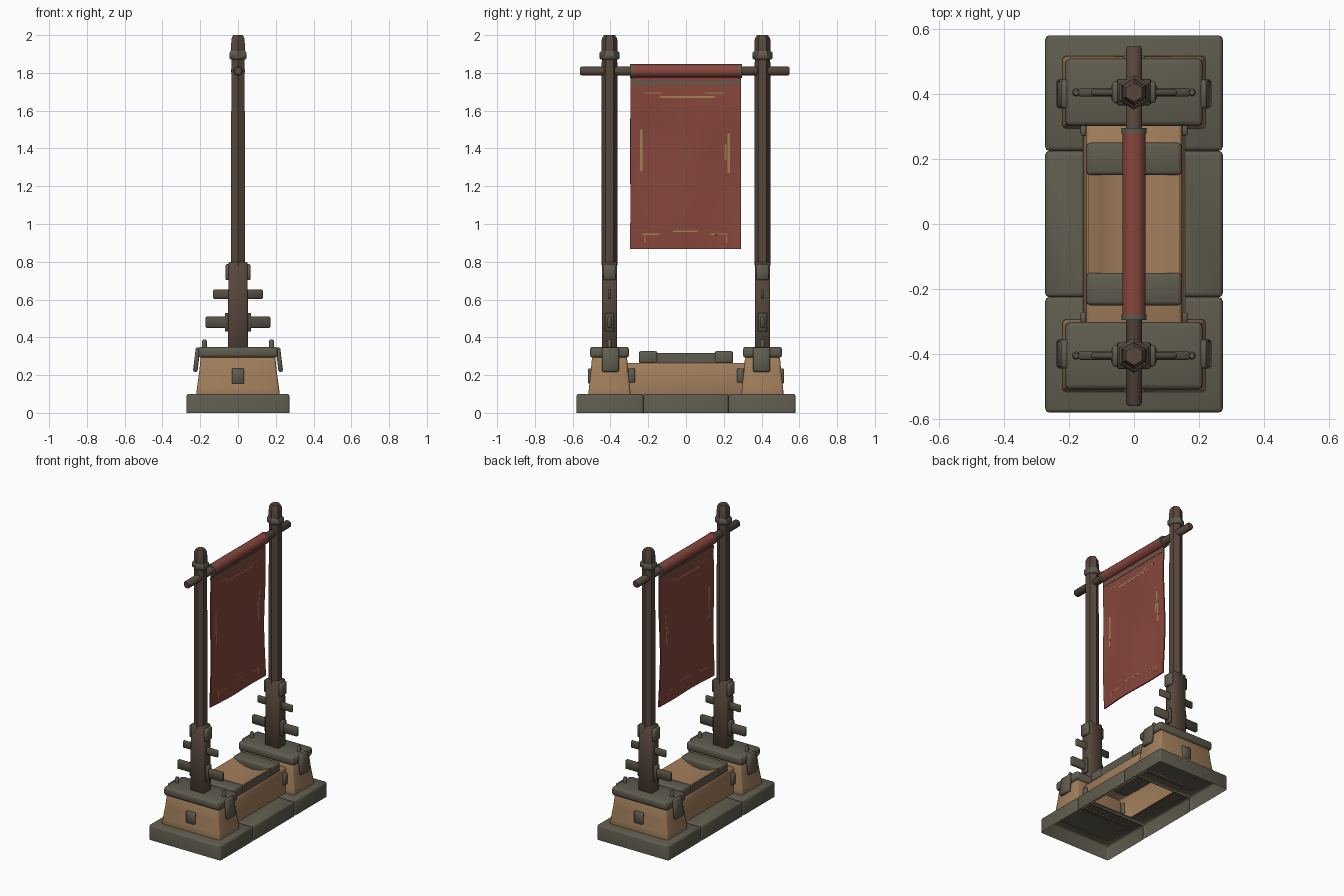
import bpy, bmesh, math
from mathutils import Matrix

if "Cube" in bpy.data.objects:
    bpy.data.objects.remove(bpy.data.objects["Cube"])


def material(name, rgb):
    m = bpy.data.materials.new(name)
    m.diffuse_color = (*rgb, 1)
    m.use_nodes = True
    m.node_tree.nodes["Principled BSDF"].inputs["Base Color"].default_value = m.diffuse_color
    return m


STONE = material("olive stone", (.114, .106, .076))
TAN = material("tan sandstone", (.36, .21, .105))
WOOD = material("dark brown wood", (.095, .063, .045))
PEG = material("grey brown wood", (.088, .078, .056))
RED = material("faded red cloth", (.24, .062, .045))
GOLD = material("worn gold", (.36, .22, .085))


def finish(name, bm, *mats):
    bmesh.ops.recalc_face_normals(bm, faces=bm.faces[:])
    me = bpy.data.meshes.new(name)
    bm.to_mesh(me)
    bm.free()
    ob = bpy.data.objects.new(name, me)
    bpy.context.collection.objects.link(ob)
    for m in mats:
        me.materials.append(m)
    return ob


def loft(cx, cy, levels, bevel=0.0, segs=2):
    """Stack of rectangles (z, half x, half y) with rounded sharp edges."""
    bm = bmesh.new()
    rings = []
    for z, hx, hy in levels:
        rings.append([bm.verts.new((cx + a * hx, cy + b * hy, z))
                      for a, b in ((-1, -1), (1, -1), (1, 1), (-1, 1))])
    for lo, hi in zip(rings, rings[1:]):
        for i in range(4):
            j = (i + 1) % 4
            bm.faces.new((lo[i], lo[j], hi[j], hi[i]))
    bm.faces.new(rings[0][::-1])
    bm.faces.new(rings[-1])
    bm.normal_update()
    if bevel:
        sharp = [e for e in bm.edges if e.calc_face_angle(0) > .6]
        bmesh.ops.bevel(bm, geom=sharp, offset=bevel, segments=segs,
                        affect='EDGES', profile=.5)
        bm.normal_update()
    return bm


def box(name, c, size, mat, bevel=.005, rot=None):
    hx, hy, hz = (s / 2 for s in size)
    bm = loft(0, 0, [(-hz, hx, hy), (hz, hx, hy)], bevel, 1)
    m = Matrix.Translation(c)
    if rot:
        m = m @ Matrix.Rotation(rot, 4, 'Y')
    bm.transform(m)
    return finish(name, bm, mat)


def drop(bm, test):
    bmesh.ops.delete(bm, geom=[f for f in bm.faces if test(f)], context='FACES')


def lathe(name, profile, sides, mat, origin, axis='Z', turn=0.0):
    """Faceted turned part; profile is (position along axis, radius)."""
    bm = bmesh.new()
    rings = [[bm.verts.new((r * math.cos(turn + math.tau * i / sides),
                            r * math.sin(turn + math.tau * i / sides), h))
              for i in range(sides)] for h, r in profile]
    for lo, hi in zip(rings, rings[1:]):
        for i in range(sides):
            j = (i + 1) % sides
            bm.faces.new((lo[i], lo[j], hi[j], hi[i]))
    bm.faces.new(rings[0][::-1])
    bm.faces.new(rings[-1])
    m = Matrix.Translation(origin)
    if axis == 'Y':
        m = m @ Matrix.Rotation(-math.pi / 2, 4, 'X')
    bm.transform(m)
    return finish(name, bm, mat)


# Hollow stone plinth in three sections, open underneath
for name, y0, y1 in (("plinth_front", -.58, -.225), ("plinth_middle", -.225, .225),
                     ("plinth_back", .225, .58)):
    bm = loft(0, (y0 + y1) / 2, [(-.012, .273, (y1 - y0) / 2), (.1, .273, (y1 - y0) / 2)], .012)
    drop(bm, lambda f: f.normal.z < -.2)
    drop(bm, lambda f: abs(f.normal.y) > .99 and abs(abs(f.calc_center_median().y) - .225) < .003)
    if name == "plinth_middle":
        # Opening beneath the central body
        top = max(bm.faces, key=lambda f: f.normal.z * f.calc_area())
        bmesh.ops.inset_region(bm, faces=[top], thickness=.05)
        for v in top.verts:
            v.co.x = math.copysign(.148, v.co.x)
            v.co.y = math.copysign(.205, v.co.y)
        drop(bm, lambda f: f == top)
    finish(name, bm, STONE)

# Central body, open underneath
bm = loft(0, 0, [(.09, .157, .32), (.265, .147, .32)], .01)
drop(bm, lambda f: f.normal.z < -.5)
finish("central_body", bm, TAN)

# Trough on the body: stone sides, hollowed tan top
section = [(-.142, .262), (-.142, .318)]
section += [(x / 50, .276 + .04 * (x / 6.5) ** 2) for x in (-6.5, -5, -3, 0, 3, 5, 6.5)]
section += [(.142, .318), (.142, .262)]
bm = bmesh.new()
ends = [[bm.verts.new((x, y, z)) for x, z in section] for y in (-.17, .17)]
for i in range(len(section)):
    j = (i + 1) % len(section)
    f = bm.faces.new((ends[0][i], ends[0][j], ends[1][j], ends[1][i]))
    f.material_index = int(1 <= i < len(section) - 2)
bm.faces.new(ends[0])
bm.faces.new(ends[1][::-1])
finish("central_trough", bm, STONE, TAN)

for s in (-1, 1):
    end = "front" if s < 0 else "back"
    y = s * .405

    # Trough end block and flared footing with stone cap
    finish(end + "_trough_block",
           loft(0, s * .2, [(.262, .147, .05), (.327, .147, .05)], .012), STONE)
    bm = loft(0, y, [(.09, .222, .113), (.14, .216, .108), (.22, .205, .099),
                     (.3, .197, .092)], .012)
    drop(bm, lambda f: f.normal.z < -.5)
    finish(end + "_footing", bm, TAN)
    finish(end + "_cap", loft(0, y, [(.292, .212, .104), (.35, .212, .104)], .016), STONE)
    box(end + "_end_plate", (0, s * .507, .195), (.066, .022, .08), STONE, .004)

    # Square post sleeve
    finish(end + "_sleeve", loft(0, y, [(.34, .054, .041), (.8, .05, .04)], .006, 1), WOOD)

    # Hexagonal post, collar and finial
    h = math.pi / 6
    lathe(end + "_post", [(.78, .042), (1.89, .041)], 6, WOOD, (0, y, 0), turn=h)
    lathe(end + "_collar", [(1.87, .044), (1.878, .053), (1.905, .053), (1.915, .045)],
          6, STONE, (0, y, 0), turn=h)
    lathe(end + "_finial", [(1.9, .042), (1.98, .041), (2.0, .029)], 6, WOOD,
          (0, y, 0), turn=h)

    # Cross planks through the sleeve
    box(end + "_lower_plank", (0, y, .48), (.342, .026, .06), PEG)
    box(end + "_upper_plank", (0, y, .628), (.264, .018, .048), PEG)

    for t in (-1, 1):
        side = end + ("_left" if t < 0 else "_right")
        box(side + "_washer", (t * .058, y, .48), (.024, .046, .1), PEG, .004)
        box(side + "_sleeve_clamp", (t * .055, y, .745), (.024, .066, .085), STONE, .006)
        lathe(side + "_stud", [(.34, .013), (.38, .013), (.388, .008)], 8, STONE,
              (t * .178, y, 0))
        # Hanging clasp over the cap edge, and body side plate
        box(side + "_clasp", (t * .219, s * .4, .282), (.024, .088, .13), STONE, .006,
            rot=-t * .12)
        box(side + "_side_plate", (t * .153, s * .288, .198), (.022, .034, .076), STONE, .004)

# Crossbar
lathe("crossbar", [(-.56, .02), (-.552, .026), (.54, .026), (.548, .02)], 8, WOOD,
      (0, 0, 1.81), 'Y', math.pi / 8)

# Rolled cloth over the bar with stone cuffs
lathe("cloth_roll", [(-.285, .036), (.285, .036)], 12, RED, (0, 0, 1.81), 'Y')
for s in (-1, 1):
    lathe("roll_cuff_" + ("front" if s < 0 else "back"), [(-.009, .038), (.009, .038)],
          12, STONE, (0, s * .287, 1.81), 'Y')

# Round off the soft bevels and turned parts
bpy.ops.object.select_all(action='DESELECT')
for ob in bpy.data.objects:
    ob.select_set(True)
    bpy.context.view_layer.objects.active = ob
bpy.ops.object.shade_smooth_by_angle(angle=math.radians(46))


def sway(y, z):
    d = min(1, (1.8 - z) / .3)
    return d * (.005 * math.sin(8 * z + 5 * y) + .004 * math.sin(13 * y - 4 * z))


def sheet(name, y0, y1, z0, z1, mat, thick):
    """Cloth grid that follows the sway of the banner."""
    ny, nz = max(1, round((y1 - y0) / .045)), max(1, round((z1 - z0) / .045))
    bm = bmesh.new()
    g = []
    for i in range(ny + 1):
        col = []
        for k in range(nz + 1):
            y, z = y0 + (y1 - y0) * i / ny, z0 + (z1 - z0) * k / nz
            col.append(bm.verts.new((sway(y, z), y, z)))
        g.append(col)
    for i in range(ny):
        for k in range(nz):
            bm.faces.new((g[i][k], g[i + 1][k], g[i + 1][k + 1], g[i][k + 1]))
    ob = finish(name, bm, mat)
    mod = ob.modifiers.new("thickness", 'SOLIDIFY')
    mod.thickness, mod.offset = thick, 0
    ob.modifiers.new("crisp_rim", 'EDGE_SPLIT')
    for p in ob.data.polygons:
        p.use_smooth = True


# Banner, its top strap and the worn gold border strokes
sheet("banner", -.295, .29, .867, 1.8, RED, .008)
sheet("banner_strap", -.295, .29, 1.738, 1.757, STONE, .012)
STROKES = ((-.14, .15, 1.668, 1.678), (-.22, -.13, 1.69, 1.696), (.1, .2, 1.69, 1.696),
           (-.243, -.23, 1.28, 1.5), (.22, .232, 1.27, 1.48), (.205, .213, 1.34, 1.42),
           (-.23, -.14, .943, .95), (-.07, .06, .958, .965), (.13, .22, .943, .95),
           (-.22, -.213, .9, .94), (.211, .218, .9, .94))
for i, (a, b, c, d) in enumerate(STROKES):
    sheet(f"gold_stroke_{i}", a, b, c, d, GOLD, .0092)
